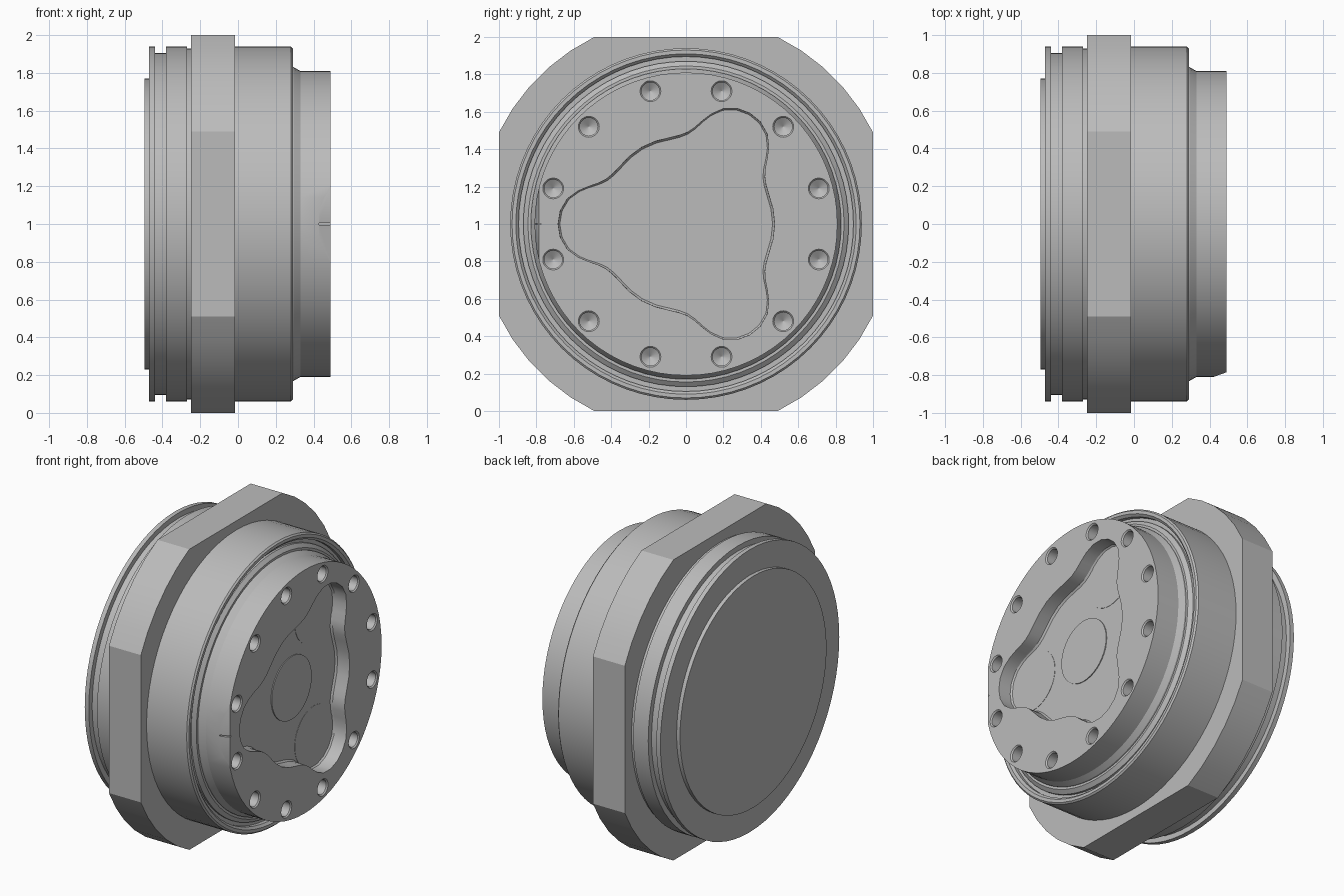
import bpy, bmesh, math
from mathutils import Vector

cube = bpy.data.objects.get("Cube")
if cube:
    bpy.data.objects.remove(cube, do_unlink=True)

CENTRE_Z = 1.0
steel = bpy.data.materials.new("grey steel")
steel.use_nodes = True
grey = (0.5, 0.5, 0.5, 1)
steel.diffuse_color = grey
steel.node_tree.nodes["Principled BSDF"].inputs["Base Color"].default_value = grey


def circle(r, n=72, cy=0, cz=0):
    return [(cy + r * math.cos(math.tau * i / n), cz + r * math.sin(math.tau * i / n))
            for i in range(n)]


def loft(name, sections):
    """Closed solid through (x, outline) sections, capped at both ends."""
    bm = bmesh.new()
    rings = [[bm.verts.new((x, y, z + CENTRE_Z)) for y, z in outline] for x, outline in sections]
    n = len(rings[0])
    for a, b in zip(rings, rings[1:]):
        for i in range(n):
            j = (i + 1) % n
            bm.faces.new((a[i], a[j], b[j], b[i]))
    bm.faces.new(rings[0])
    bm.faces.new(rings[-1])
    bmesh.ops.recalc_face_normals(bm, faces=bm.faces)
    mesh = bpy.data.meshes.new(name)
    bm.to_mesh(mesh)
    bm.free()
    mesh.materials.append(steel)
    obj = bpy.data.objects.new(name, mesh)
    bpy.context.collection.objects.link(obj)
    return obj


def lathe(name, profile, n=72, cy=0, cz=0):
    return loft(name, [(x, circle(r, n, cy, cz)) for x, r in profile])


def activate(obj):
    bpy.ops.object.select_all(action='DESELECT')
    obj.select_set(True)
    bpy.context.view_layer.objects.active = obj


def cut(obj, cutter):
    mod = obj.modifiers.new("cut", 'BOOLEAN')
    mod.operation = 'DIFFERENCE'
    mod.solver = 'EXACT'
    mod.object = cutter
    activate(obj)
    bpy.ops.object.modifier_apply(modifier=mod.name)
    bpy.data.objects.remove(cutter, do_unlink=True)


def smooth(obj):
    activate(obj)
    bpy.ops.object.shade_smooth_by_angle(angle=math.radians(25))


# Housing with rear cover, snap ring groove and front seal groove
housing = lathe("housing", [
    (-0.495, 0.77), (-0.47, 0.77), (-0.47, 0.94), (-0.44, 0.94), (-0.44, 0.905),
    (-0.38, 0.905), (-0.38, 0.94), (-0.27, 0.94), (-0.27, 0.93), (-0.15, 0.93),
    (-0.15, 0.94), (0.28, 0.94), (0.29, 0.93), (0.29, 0.91), (0.275, 0.895),
    (0.25, 0.895), (0.25, 0.80)])
smooth(housing)

# Seal lip sitting between the housing and the output
seal = lathe("shaft_seal", [(0.2, 0.87), (0.265, 0.87), (0.285, 0.845), (0.285, 0.80)])
smooth(seal)

# Square mounting flange with rounded corners
outline = []
start, end = math.atan2(0.49, 1), math.atan2(1, 0.49)
radius = math.hypot(1, 0.49)
for corner in range(4):
    for i in range(6):
        a = corner * math.pi / 2 + start + (end - start) * i / 5
        outline.append((radius * math.cos(a), radius * math.sin(a)))
flange = loft("mounting_flange", [(-0.25, outline), (-0.015, outline)])
smooth(flange)

# Output hub with a slanted flat on its front side
hub = lathe("output_hub", [(0.22, 0.83), (0.295, 0.83), (0.33, 0.81), (0.49, 0.81)])
bm = bmesh.new()
bm.from_mesh(hub.data)
bmesh.ops.bisect_plane(bm, geom=bm.verts[:] + bm.edges[:] + bm.faces[:],
                       plane_co=Vector((0.42, -0.81, CENTRE_Z)),
                       plane_no=Vector((0.025, -0.07, 0)), clear_outer=True)
bmesh.ops.holes_fill(bm, edges=[e for e in bm.edges if e.is_boundary])
bmesh.ops.recalc_face_normals(bm, faces=bm.faces)
bm.to_mesh(hub.data)
bm.free()

# Index mark on the flat
mark = [(-0.9, -0.004), (-0.775, -0.004), (-0.775, 0.004), (-0.9, 0.004)]
cut(hub, loft("mark_cutter", [(0.43, mark), (0.6, mark)]))

# Three-lobed pocket, radius by angle away from the nearest lobe
lobe = [(0, 0.685), (6, 0.677), (12, 0.65), (17, 0.605), (21, 0.56), (25, 0.518),
        (29, 0.492), (34, 0.477), (40, 0.471), (50, 0.473), (60, 0.475)]
half = [(-a, r) for a, r in lobe[:0:-1]]
polar = [(math.radians(a + k), r) for k in (60, 180, 300) for a, r in half + lobe[:-1]]


def pocket_outline(inset):
    return [((r - inset) * math.cos(a), (r - inset) * math.sin(a)) for a, r in polar]


cut(hub, loft("pocket_cutter", [(0.39, pocket_outline(0.012)), (0.402, pocket_outline(0.002)),
                                (0.6, pocket_outline(0))]))

# Ring of twelve bolt holes with conical bottoms
for k in range(12):
    a = math.radians(15 + 30 * k)
    cut(hub, lathe("hole_cutter",
                   [(0.31, 0.002), (0.34, 0.048), (0.482, 0.048), (0.49, 0.056), (0.55, 0.056)],
                   20, 0.735 * math.cos(a), 0.735 * math.sin(a)))
smooth(hub)

# Gear end faces on the pocket floor
sun = lathe("sun_gear_face", [(0.38, 0.21), (0.396, 0.21)], 40)
smooth(sun)
for k, label in enumerate(("upper", "front", "lower")):
    a = math.radians(60 + 120 * k)
    disc = lathe(label + "_planet_gear_face", [(0.38, 0.2), (0.392, 0.2)], 40,
                 0.475 * math.cos(a), 0.475 * math.sin(a))
    smooth(disc)
bpy.ops.object.select_all(action='DESELECT')
